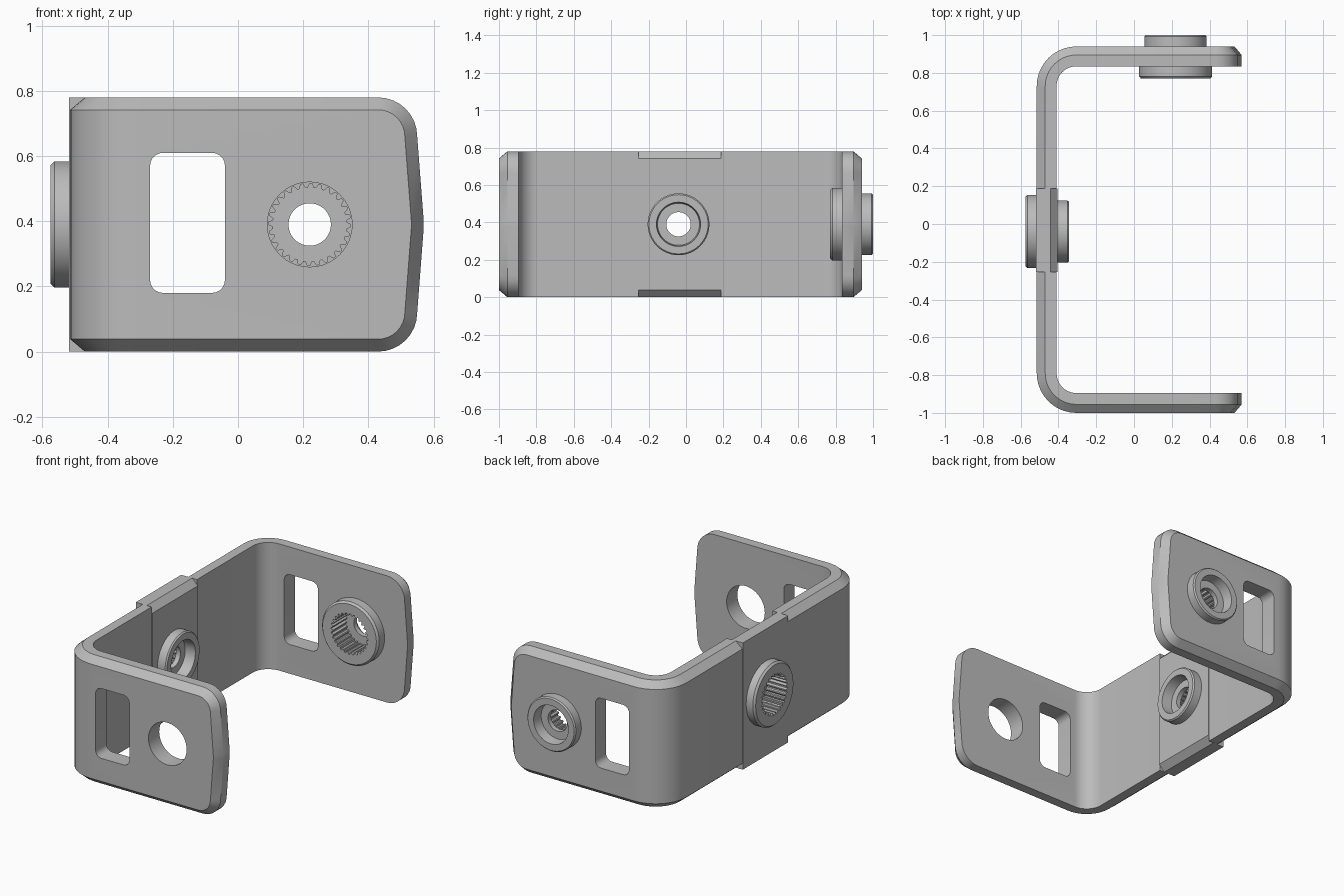
import bpy, bmesh, math
from mathutils import Vector, Matrix

if "Cube" in bpy.data.objects:
    bpy.data.objects.remove(bpy.data.objects["Cube"])

H, MID, T = 0.78, 0.39, 0.105      # strap height, mid height, thickness
CH_D, CH_Z = 0.045, 0.038          # outer chamfer depth and inset

grey = bpy.data.materials.new("bracket_grey")
grey.diffuse_color = (0.5, 0.5, 0.5, 1)
grey.use_nodes = True
grey.node_tree.nodes["Principled BSDF"].inputs["Base Color"].default_value = grey.diffuse_color


def finish(bm, name, material=True):
    bmesh.ops.recalc_face_normals(bm, faces=bm.faces[:])
    me = bpy.data.meshes.new(name)
    bm.to_mesh(me)
    bm.free()
    ob = bpy.data.objects.new(name, me)
    bpy.context.collection.objects.link(ob)
    if material:
        me.materials.append(grey)
    return ob


def prism(name, pts, vec, material=False):
    """Extrude a closed 3D outline along a vector."""
    bm = bmesh.new()
    f = bm.faces.new([bm.verts.new(p) for p in pts])
    r = bmesh.ops.extrude_face_region(bm, geom=[f])
    vs = [v for v in r["geom"] if isinstance(v, bmesh.types.BMVert)]
    bmesh.ops.translate(bm, verts=vs, vec=vec)
    return finish(bm, name, material)


def cut(ob, cutter):
    cutter.hide_render = True
    m = ob.modifiers.new("cut", 'BOOLEAN')
    m.operation, m.solver, m.object = 'DIFFERENCE', 'EXACT', cutter
    bpy.context.view_layer.objects.active = ob
    bpy.ops.object.modifier_apply(modifier=m.name)
    bpy.data.objects.remove(cutter)


def smooth(ob):
    bpy.ops.object.select_all(action='DESELECT')
    ob.select_set(True)
    bpy.context.view_layer.objects.active = ob
    bpy.ops.object.shade_smooth_by_angle(angle=math.radians(30))


def circle(cx, cz, r, y, n=64):
    return [(cx + r * math.cos(2 * math.pi * i / n), y,
             cz + r * math.sin(2 * math.pi * i / n)) for i in range(n)]


# Rounded, slightly bowed arm tip: (x, half height) for a corner radius r
def tip(r):
    out = [(0.45 + r, 0.01)]
    for i in range(9):
        a = math.pi / 2 * i / 8
        out.append((0.43 + r * math.cos(a), 0.27 + r * math.sin(a)))
    return out


# Each station: body point, outer-face point, inward normal, half heights
def arm(y, ny):
    return [(Vector((b[0], y, 0)), Vector((o[0], y, 0)), Vector((0, ny, 0)), b[1], o[1])
            for b, o in zip(tip(0.12), tip(0.12 - CH_Z))]


def bend(cx, cy, r, a0, a1, n=10):
    out = []
    for i in range(n + 1):
        a = math.radians(a0 + (a1 - a0) * i / n)
        d = Vector((math.cos(a), math.sin(a), 0))
        p = Vector((cx, cy, 0)) + d * r
        out.append((p, p, -d, MID, MID - CH_Z))
    return out


stations = (arm(-1.0, 1) + bend(-0.305, -0.79, 0.21, 270, 180)
            + bend(-0.305, 0.73, 0.21, 180, 90) + arm(0.94, -1)[::-1])

# U-shaped strap with chamfered outer edge
bm = bmesh.new()
rings = []
for body, outer, n, h, ho in stations:
    def at(p, d, z):
        q = p + n * d
        return bm.verts.new((q.x, q.y, MID + z))
    rings.append([at(body, T, -h), at(body, CH_D, -h), at(outer, 0, -ho),
                  at(outer, 0, ho), at(body, CH_D, h), at(body, T, h)])
for a, b in zip(rings, rings[1:]):
    for i in range(6):
        j = (i + 1) % 6
        bm.faces.new((a[i], a[j], b[j], b[i]))
bm.faces.new(rings[0])
bm.faces.new(rings[-1][::-1])
strap = finish(bm, "strap")

# Windows through both arms
win = []
for cx, cz, a0 in ((-0.08, 0.57, 0), (-0.23, 0.57, 90), (-0.23, 0.22, 180), (-0.08, 0.22, 270)):
    for i in range(6):
        a = math.radians(a0 + 18 * i)
        win.append((cx + 0.04 * math.cos(a), -1.2, cz + 0.04 * math.sin(a)))
cut(strap, prism("window_cutter", win, (0, 2.4, 0)))
# Round hole in the front arm, seat for the hub in the back arm
cut(strap, prism("front_hole_cutter", circle(0.22, MID, 0.13, -1.2), (0, 0.5, 0)))
cut(strap, prism("hub_seat_cutter", circle(0.22, MID, 0.15, 0.7), (0, 0.4, 0)))
# Gap in the rear wall for the centre plate
Y0, Y1 = -0.255, 0.187
cut(strap, prism("gap_cutter", [(-0.7, Y0, -0.1), (-0.3, Y0, -0.1),
                                (-0.3, Y0, 0.9), (-0.7, Y0, 0.9)], (0, Y1 - Y0, 0)))
smooth(strap)

# Centre plate, chamfered on the inner edges
xo, xi = -0.518, -0.405
plate = prism("centre_plate", [(xo, Y0, 0), (xi - 0.038, Y0, 0), (xi, Y0, 0.038),
                               (xi, Y0, H - 0.038), (xi - 0.038, Y0, H), (xo, Y0, H)],
              (0, Y1 - Y0, 0), True)
seat = prism("plate_seat_cutter", [(-0.7, -0.04 + p[0], p[2])
                                   for p in circle(0, MID, 0.15, 0)], (0.5, 0, 0))
cut(plate, seat)
smooth(plate)


# Hub: flange with toothed socket on one side, collar with recess on the other
def hub(name, matrix):
    gear = None
    profile = [(0, gear), (0, 0.183), (0.012, 0.194), (0.067, 0.194), (0.067, 0.165),
               (0.222, 0.165), (0.23, 0.158), (0.23, 0.118), (0.165, 0.112),
               (0.165, 0.065), (0.135, 0.065), (0.135, gear)]
    teeth = (0.126, 0.126, 0.113, 0.113)
    n = 28 * 4
    bm = bmesh.new()
    cols = []
    for k in range(n):
        a = 2 * math.pi * k / n
        col = []
        for z, r in profile:
            r = teeth[k % 4] if r is None else r
            col.append(bm.verts.new((r * math.cos(a), r * math.sin(a), z)))
        cols.append(col)
    m = len(profile)
    for k in range(n):
        a, b = cols[k], cols[(k + 1) % n]
        for i in range(m):
            j = (i + 1) % m
            bm.faces.new((a[i], a[j], b[j], b[i]))
    bm.transform(matrix)
    smooth(finish(bm, name))


hub("arm_hub", Matrix.Translation((0.22, 0.77, MID)) @ Matrix.Rotation(-math.pi / 2, 4, 'X'))
hub("rear_hub", Matrix.Translation((-0.575, -0.04, MID)) @ Matrix.Rotation(math.pi / 2, 4, 'Y'))
